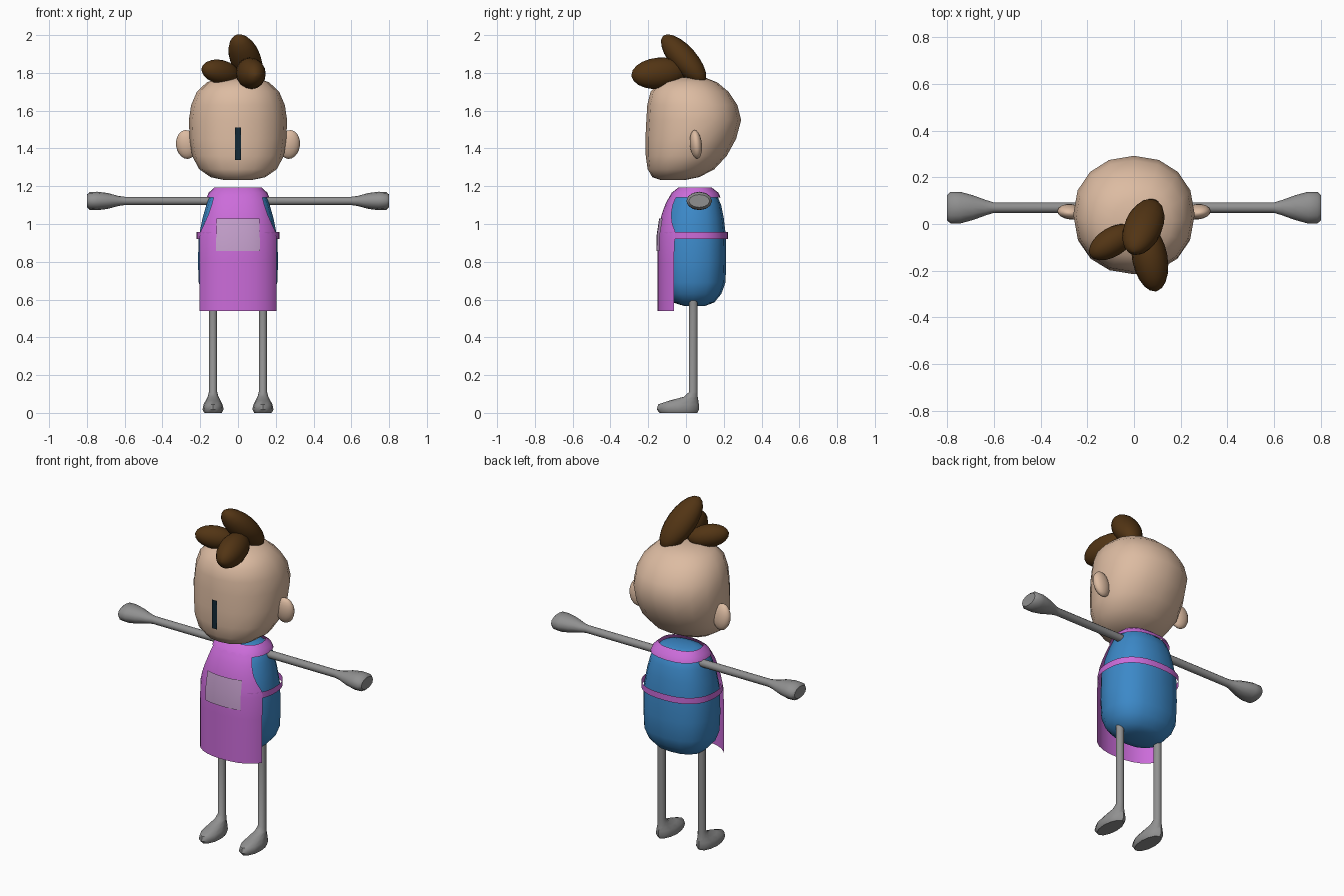
import bpy, math
from mathutils import Vector, Matrix

if "Cube" in bpy.data.objects:
    bpy.data.objects.remove(bpy.data.objects["Cube"])


def mat(name, rgb):
    m = bpy.data.materials.new(name)
    m.diffuse_color = (*rgb, 1)
    m.use_nodes = True
    m.node_tree.nodes["Principled BSDF"].inputs["Base Color"].default_value = m.diffuse_color
    return m


SKIN = mat("skin", (0.72, 0.50, 0.36))
HAIR = mat("brown hair", (0.085, 0.035, 0.007))
BLUE = mat("blue shirt", (0.045, 0.25, 0.58))
PURPLE = mat("purple apron", (0.60, 0.15, 0.70))
LILAC = mat("lilac pocket", (0.57, 0.36, 0.62))
GREY = mat("grey limbs", (0.28, 0.28, 0.28))
NAVY = mat("dark navy", (0.006, 0.022, 0.035))


def make(name, verts, faces, material, angle=50):
    me = bpy.data.meshes.new(name)
    me.from_pydata([tuple(v) for v in verts], [], faces)
    me.materials.append(material)
    ob = bpy.data.objects.new(name, me)
    bpy.context.collection.objects.link(ob)
    bpy.ops.object.select_all(action='DESELECT')
    ob.select_set(True)
    bpy.context.view_layer.objects.active = ob
    bpy.ops.object.shade_smooth_by_angle(angle=math.radians(angle))
    return ob


def spow(v, p):
    return math.copysign(abs(v) ** p, v)


def loft(name, rings, material, n=16, closed=True, angle=50):
    """Skin a list of equally long point loops and cap both ends."""
    verts = [p for r in rings for p in r]
    faces = [(i * n + j, i * n + (j + 1) % n, (i + 1) * n + (j + 1) % n, (i + 1) * n + j)
             for i in range(len(rings) - 1) for j in range(n)]
    if closed:
        faces += [tuple(reversed(range(n))), tuple(range(len(verts) - n, len(verts)))]
    return make(name, verts, faces, material, angle)


def level(z, yf, yb, rx, x0=0, power=2, n=16):
    """Horizontal superellipse loop from front, back and half width."""
    cy, ry = (yf + yb) / 2, (yb - yf) / 2
    return [(x0 + rx * spow(math.cos(t), 2 / power), cy + ry * spow(math.sin(t), 2 / power), z)
            for t in (2 * math.pi * k / n for k in range(n))]


def sheet(name, rows, material):
    c = len(rows[0])
    faces = [(i * c + j, i * c + j + 1, (i + 1) * c + j + 1, (i + 1) * c + j)
             for i in range(len(rows) - 1) for j in range(c - 1)]
    return make(name, [p for r in rows for p in r], faces, material)


def ellipsoid(name, a, b, r1, r2, material, side=(1, 0, 0), seg=16, rings=10):
    """Ellipsoid stretched from tip a to tip b, with radii r1 along side and r2 across."""
    a, b = Vector(a), Vector(b)
    w = (b - a).normalized()
    u = (Vector(side) - w * w.dot(Vector(side))).normalized()
    v = w.cross(u)
    mid, h = (a + b) / 2, (b - a).length / 2
    loops = []
    for i in range(rings + 1):
        p = math.pi * (0.02 + 0.96 * i / rings)
        loops.append([mid - w * h * math.cos(p) + math.sin(p) *
                      (u * r1 * math.cos(t) + v * r2 * math.sin(t))
                      for t in (2 * math.pi * k / seg for k in range(seg))])
    return loft(name, loops, material, seg)


# head: height, front, back, half width
HEAD = [(1.232, -0.13, -0.01, 0.07), (1.248, -0.178, 0.07, 0.145), (1.29, -0.203, 0.15, 0.205),
        (1.36, -0.213, 0.215, 0.243), (1.45, -0.215, 0.265, 0.256), (1.55, -0.21, 0.292, 0.26),
        (1.63, -0.205, 0.272, 0.248), (1.70, -0.188, 0.225, 0.218), (1.75, -0.14, 0.165, 0.165),
        (1.776, -0.06, 0.10, 0.09)]
loft("head", [level(*r, power=2.15) for r in HEAD], SKIN)

# nose bar, a thin plate on the face
sheet("nose_bar", [[(-0.016, -0.219, z), (0.016, -0.219, z)] for z in (1.34, 1.51)], NAVY)

# ears
for s, side in ((1, "right"), (-1, "left")):
    ellipsoid("ear_" + side, (s * 0.265, 0.06, 1.345), (s * 0.28, 0.045, 1.497),
              0.056, 0.032, SKIN, side=(s, 0.1, 0))

# hair tufts
ellipsoid("hair_tuft_top", (0.085, 0.095, 1.75), (-0.005, -0.12, 1.995), 0.082, 0.07, HAIR)
ellipsoid("hair_tuft_side", (0.0, -0.02, 1.785), (-0.187, -0.135, 1.825), 0.064, 0.062, HAIR,
          side=(0, 0, 1))
ellipsoid("hair_tuft_front", (0.04, 0.0, 1.81), (0.095, -0.288, 1.785), 0.076, 0.083, HAIR)

# torso
BODY = [(0.566, -0.01, 0.10, 0.09), (0.585, -0.07, 0.15, 0.145), (0.63, -0.11, 0.187, 0.185),
        (0.69, -0.13, 0.209, 0.208), (0.80, -0.135, 0.213, 0.212), (0.93, -0.135, 0.212, 0.208),
        (1.03, -0.12, 0.20, 0.188), (1.10, -0.095, 0.186, 0.168), (1.15, -0.07, 0.165, 0.148),
        (1.175, -0.045, 0.14, 0.122), (1.187, 0.0, 0.09, 0.075)]
POW = 2.4
loft("torso", [level(*r, power=POW) for r in BODY], BLUE)


def body_at(z):
    for a, b in zip(BODY, BODY[1:]):
        if a[0] <= z <= b[0]:
            t = (z - a[0]) / (b[0] - a[0])
            return [p + (q - p) * t for p, q in zip(a, b)][1:]


def front_row(z, w, off, cols=12):
    """Points across the front of the torso, hanging straight below the belly."""
    yf, yb, rx = body_at(max(z, 0.8))
    cy, ry, rx = (yf + yb) / 2, (yb - yf) / 2 + off, rx + off
    row = []
    for k in range(cols + 1):
        x = w * math.sin(math.pi / 2 * (2 * k / cols - 1))
        row.append((x, cy - ry * max(0, 1 - abs(x / rx) ** POW) ** (1 / POW), z))
    return row


# apron front and bib
APRON = [(0.54, 0.204), (0.68, 0.204), (0.80, 0.204), (0.93, 0.204), (0.965, 0.196),
         (1.0, 0.179), (1.05, 0.157), (1.10, 0.140), (1.13, 0.132), (1.155, 0.125)]
sheet("apron", [front_row(z, w, 0.016) for z, w in APRON], PURPLE)

# pocket
sheet("pocket", [front_row(z, w, 0.022) for z, w in
                 ((0.857, 0.116), (0.94, 0.115), (1.028, 0.113))], LILAC)

# neck strap lying over the shoulders
collar = [level(1.14, -0.09, 0.183, 0.166, power=POW, n=24),
          level(1.165, -0.076, 0.172, 0.156, power=POW, n=24),
          level(1.192, -0.042, 0.138, 0.126, power=POW, n=24)]
loft("neck_strap", collar, PURPLE, 24, closed=False)

# waist tie around the sides and back
tie = []
for z in (0.92, 0.957):
    loop = level(z, -0.147, 0.222, 0.219, power=POW, n=40)
    tie.append([loop[k % 40] for k in range(-6, 27)])
sheet("waist_tie", tie, PURPLE)

# arms with flattened mitten hands: x, depth radius, height radius
ARM = [(0.14, 0.022, 0.022), (0.60, 0.022, 0.022), (0.635, 0.033, 0.027), (0.69, 0.053, 0.042),
       (0.745, 0.068, 0.049), (0.785, 0.068, 0.047), (0.80, 0.055, 0.034)]
# legs and feet: height, front, back, half width
LEG = [(0.0, -0.14, 0.06, 0.046), (0.018, -0.155, 0.069, 0.056), (0.045, -0.147, 0.068, 0.05),
       (0.066, -0.085, 0.065, 0.039), (0.085, -0.012, 0.062, 0.029), (0.11, 0.016, 0.062, 0.022),
       (0.60, 0.016, 0.062, 0.022)]
for s, side in ((1, "right"), (-1, "left")):
    loops = []
    for x, ry, rz in ARM:
        loops.append([(s * x, 0.07 + s * ry * math.cos(t), 1.122 + rz * math.sin(t))
                      for t in (2 * math.pi * k / 12 for k in range(12))])
    loft("arm_" + side, loops, GREY, 12)
    loft("leg_" + side, [level(*r, x0=s * 0.132, n=12) for r in LEG], GREY, 12)
